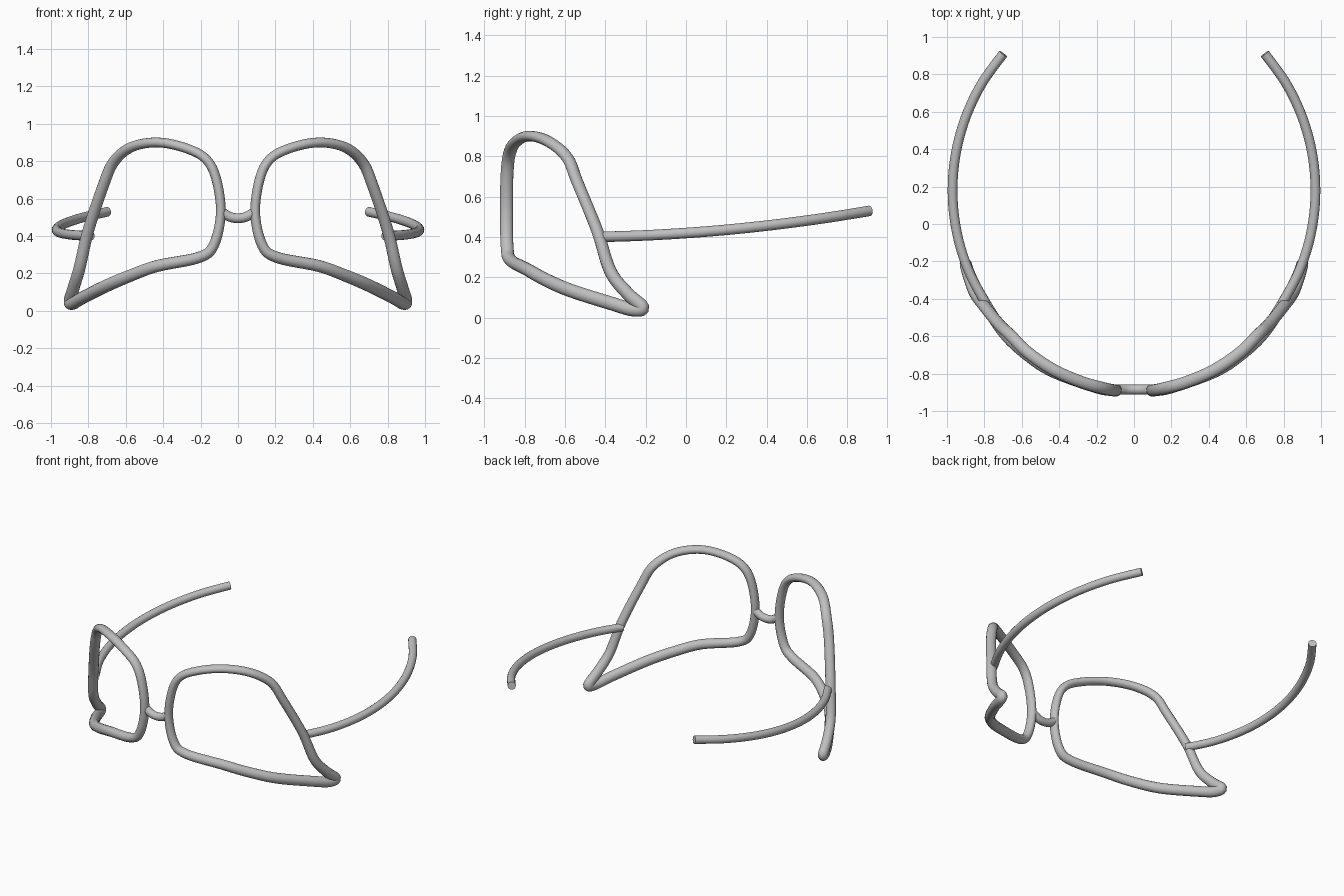
import bpy, bmesh, math
from mathutils import Vector

if "Cube" in bpy.data.objects:
    bpy.data.objects.remove(bpy.data.objects["Cube"])

grey = bpy.data.materials.new("frame grey")
grey.diffuse_color = (0.52, 0.52, 0.52, 1)
grey.use_nodes = True
grey.node_tree.nodes["Principled BSDF"].inputs["Base Color"].default_value = grey.diffuse_color


def spline(pts, closed, steps):
    """Catmull-Rom through points of any dimension."""
    n, out = len(pts), []
    pick = (lambda i: pts[i % n]) if closed else (lambda i: pts[max(0, min(n - 1, i))])
    for i in range(n if closed else n - 1):
        p0, p1, p2, p3 = pick(i - 1), pick(i), pick(i + 1), pick(i + 2)
        for k in range(steps):
            t = k / steps
            out.append([b + 0.5 * t * (c - a + t * (2*a - 5*b + 4*c - d + t * (3*(b - c) + d - a)))
                        for a, b, c, d in zip(p0, p1, p2, p3)])
    if not closed:
        out.append(list(pts[-1]))
    return out


def tube(name, pts, closed, depth, side=1, steps=6, sides=16):
    """Sweep an oval along (x, y, z, radius); depth is the radius away from the head."""
    path = spline(pts, closed, steps)
    pos = [Vector((p[0] * side, p[1], p[2])) for p in path]
    n, bm, rings = len(pos), bmesh.new(), []
    for i, p in enumerate(pos):
        nxt = pos[(i + 1) % n] if closed else pos[min(i + 1, n - 1)]
        prv = pos[i - 1] if closed else pos[max(i - 1, 0)]
        t = (nxt - prv).normalized()
        out = Vector((p.x, p.y, 0))
        out = (out - t * out.dot(t)).normalized()
        across = t.cross(out)
        r = path[i][3]
        rings.append([bm.verts.new(p + out * depth * math.cos(a) + across * r * math.sin(a))
                      for a in (2 * math.pi * k / sides for k in range(sides))])
    for i in range(n if closed else n - 1):
        a, b = rings[i], rings[(i + 1) % n]
        for k in range(sides):
            j = (k + 1) % sides
            bm.faces.new((a[k], a[j], b[j], b[k]))
    if not closed:
        bm.faces.new(rings[0])
        bm.faces.new(rings[-1])
    bmesh.ops.recalc_face_normals(bm, faces=bm.faces)
    me = bpy.data.meshes.new(name)
    bm.to_mesh(me)
    bm.free()
    me.materials.append(grey)
    ob = bpy.data.objects.new(name, me)
    bpy.context.collection.objects.link(ob)
    bpy.context.view_layer.objects.active = ob
    ob.select_set(True)
    bpy.ops.object.shade_smooth_by_angle(angle=math.radians(50))
    ob.select_set(False)


# Lens rim: over the top, down the outer side, back along the bottom
rim = [(.17, -.876, .81, .026), (.28, -.845, .87, .026), (.43, -.78, .90, .026),
       (.57, -.685, .875, .027), (.665, -.59, .795, .028), (.72, -.538, .67, .028),
       (.80, -.44, .43, .029), (.847, -.375, .23, .031), (.88, -.29, .12, .033),
       (.900, -.215, .05, .034), (.882, -.265, .04, .034), (.83, -.37, .07, .034),
       (.70, -.575, .135, .034), (.57, -.70, .19, .033), (.43, -.79, .24, .032),
       (.21, -.87, .285, .030), (.13, -.887, .35, .028), (.092, -.89, .52, .026),
       (.115, -.888, .70, .026)]

# Temple arm: an arc round the head that rises gently towards the back
arm = []
for k in range(10):
    y = -.43 + 1.34 * k / 9
    x = -.15 + math.sqrt(1.12 ** 2 - (y - .18) ** 2)
    t = y + .43
    arm.append((x, y, .40 + .02 * t + .057 * t * t, .026))

for side, label in ((1, "right"), (-1, "left")):
    tube("rim_" + label, rim, True, .032, side)
    tube("temple_" + label, arm, False, .026, side)

# Nose bridge
tube("bridge", [(-.09, -.885, .53, .026), (-.045, -.885, .503, .026), (0, -.885, .495, .026),
                (.045, -.885, .503, .026), (.09, -.885, .53, .026)], False, .027)
